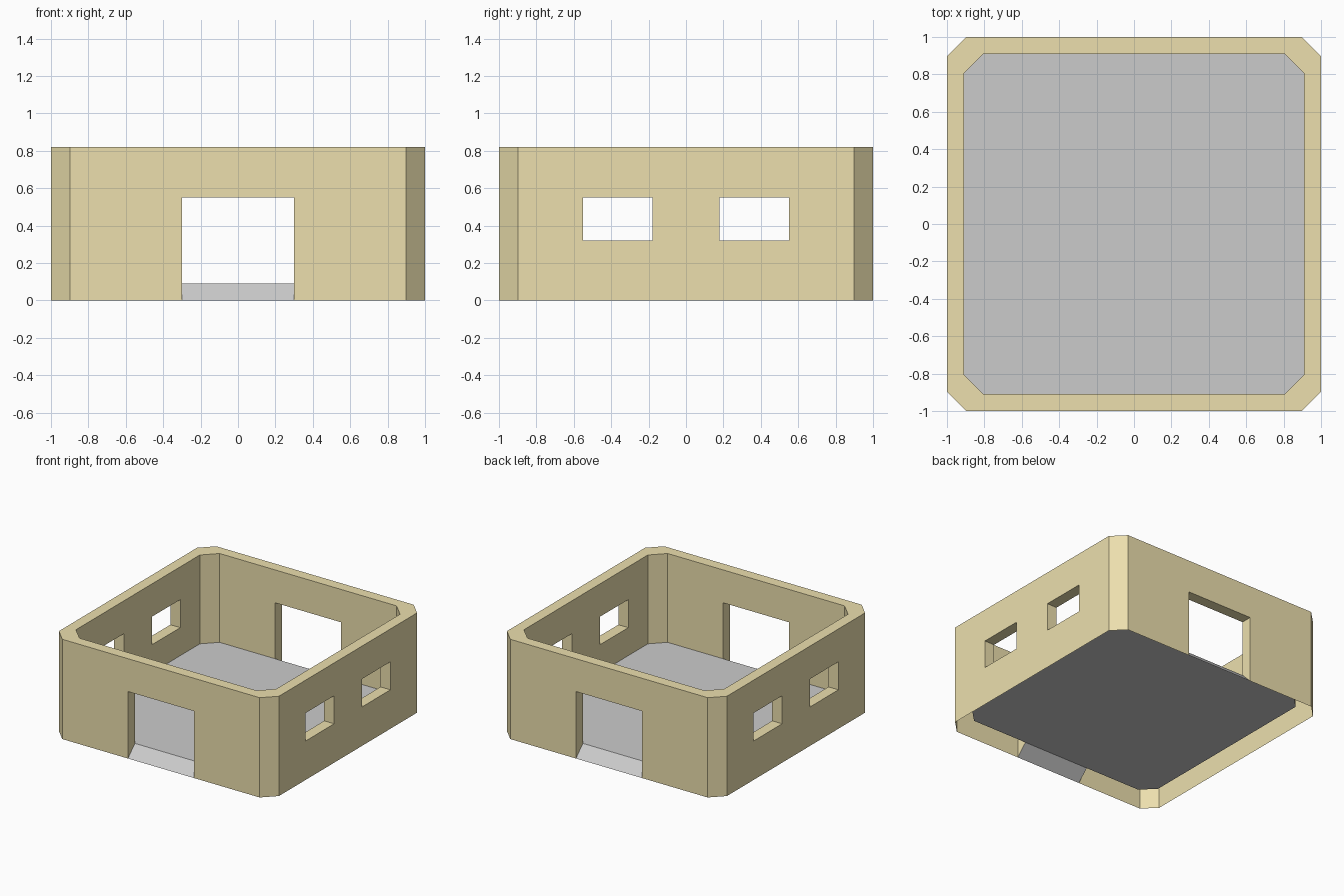
import bpy, bmesh

if "Cube" in bpy.data.objects:
    bpy.data.objects.remove(bpy.data.objects["Cube"])

TOP, FLOOR = 0.82, 0.09
OUTER = (1.0, 0.897, 0.0)      # distance from centre, half length of flat side, bottom z
INNER = (0.91, 0.804, FLOOR)
DOOR = dict(cuts=[-0.3, 0.3], levels=[0.55], holes=[(1, 0)])
WINDOWS = dict(cuts=[-0.55, -0.18, 0.18, 0.55], levels=[0.32, 0.55], holes=[(1, 1), (3, 1)])


def point(side, u, d, z):
    """Point on one of the four sides (0 front, 1 right, 2 back, 3 left)."""
    x, y = u, -d
    for _ in range(side % 4):
        x, y = -y, x
    return (x, y, z)


def quad(bm, pts):
    bm.faces.new([bm.verts.new(p) for p in pts])


def finish(bm, name, color=None):
    bmesh.ops.remove_doubles(bm, verts=bm.verts[:], dist=0.0005)
    mesh = bpy.data.meshes.new(name)
    bm.to_mesh(mesh)
    bm.free()
    obj = bpy.data.objects.new(name, mesh)
    bpy.context.collection.objects.link(obj)
    if color:
        mat = bpy.data.materials.new(name + "_paint")
        mat.diffuse_color = color
        mat.use_nodes = True
        mat.node_tree.nodes["Principled BSDF"].inputs["Base Color"].default_value = mat.diffuse_color
        mesh.materials.append(mat)


walls, floor = bmesh.new(), bmesh.new()

for side in range(4):
    spec = WINDOWS if side % 2 else DOOR

    def grid(skin):
        d, h, z0 = skin
        us, zs = [-h] + spec["cuts"] + [h], [z0] + spec["levels"] + [TOP]
        return [[point(side, u, d, z) for z in zs] for u in us]

    out, inn = grid(OUTER), grid(INNER)

    for i in range(len(out) - 1):
        for j in range(len(out[0]) - 1):
            cell = [(i, j), (i + 1, j), (i + 1, j + 1), (i, j + 1)]
            o = [out[a][b] for a, b in cell]
            n = [inn[a][b] for a, b in cell]
            if (i, j) in spec["holes"]:
                # reveals around the opening; a door's lower one is the grey ramp
                for e in range(4):
                    f = (e + 1) % 4
                    target = floor if e == 0 and j == 0 else walls
                    quad(target, [o[e], o[f], n[f], n[e]])
            else:
                # outer and inner wall skins
                quad(walls, o)
                quad(walls, n[::-1])
        # top rim
        quad(walls, [out[i][-1], out[i + 1][-1], inn[i + 1][-1], inn[i][-1]])

    # chamfered corner to the next side
    def corner(skin):
        d, h, z0 = skin
        return [point(side, h, d, z0), point(side + 1, -h, d, z0),
                point(side + 1, -h, d, TOP), point(side, h, d, TOP)]

    o, n = corner(OUTER), corner(INNER)
    quad(walls, o)
    quad(walls, n[::-1])
    quad(walls, [o[3], o[2], n[2], n[3]])

# floor sheet spanning the inner outline
d, h, z = INNER
quad(floor, [point(s, u, d, z) for s in range(4) for u in (-h, h)])

finish(walls, "walls", (0.84, 0.74, 0.42, 1))
finish(floor, "floor_and_ramps")
